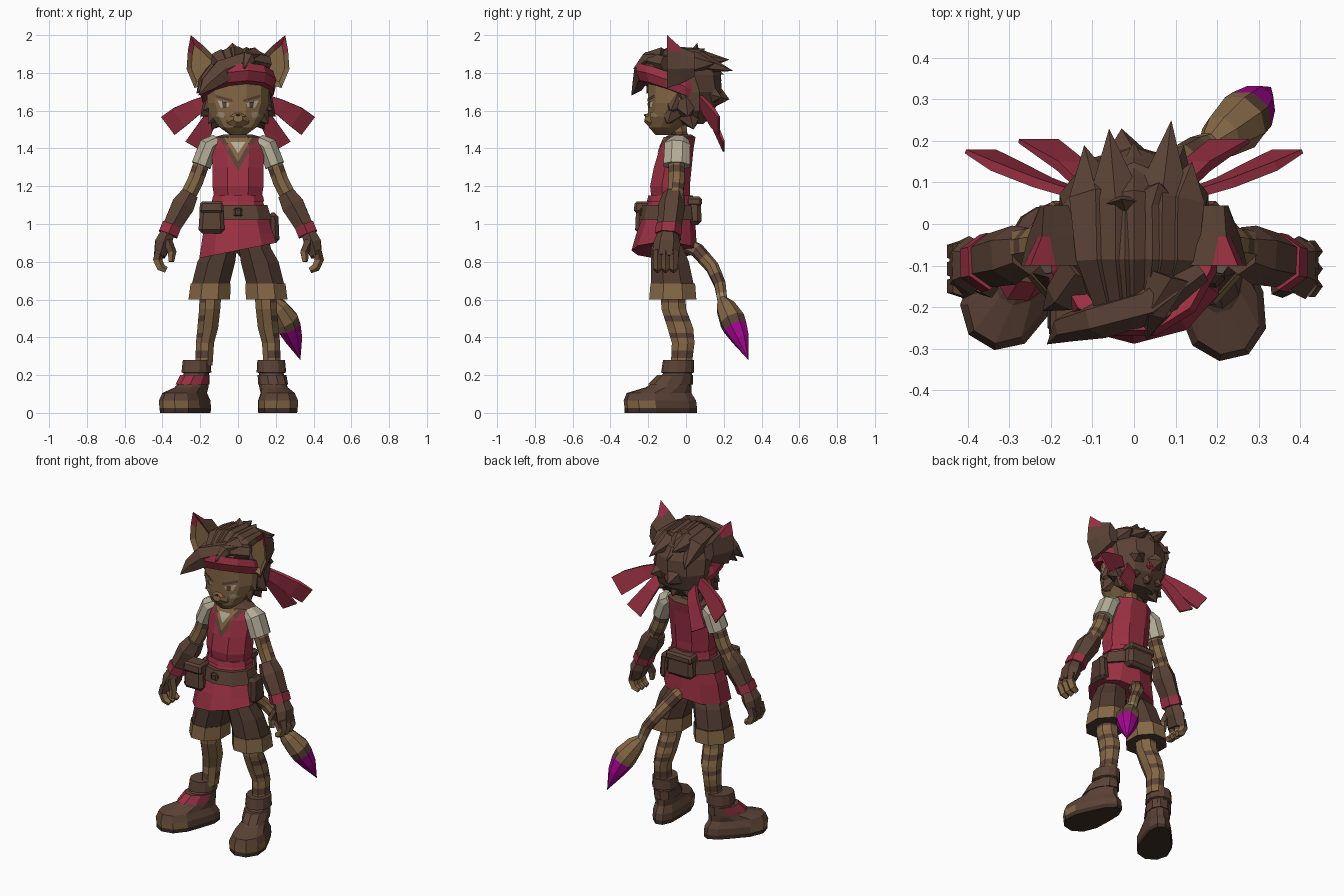
import bpy, bmesh, math
from mathutils import Vector, Matrix
from mathutils.bvhtree import BVHTree

if "Cube" in bpy.data.objects:
    bpy.data.objects.remove(bpy.data.objects["Cube"])

MATS = {}
for label, rgb in {
    "brown": (.105, .055, .037), "dark brown": (.08, .043, .03), "red": (.32, .03, .055),
    "tan": (.23, .135, .06), "pale tan": (.33, .25, .15), "cream": (.45, .41, .31),
    "purple": (.37, .002, .28), "sole": (.05, .028, .02),
}.items():
    m = bpy.data.materials.new(label)
    m.use_nodes = True
    m.diffuse_color = (*rgb, 1)
    m.node_tree.nodes["Principled BSDF"].inputs["Base Color"].default_value = (*rgb, 1)
    MATS[label] = m


def finish(name, bm, labels):
    """Turn a bmesh into an object; labels gives one colour name per face."""
    used = sorted(set(labels))
    for face, label in zip(bm.faces, labels):
        face.material_index = used.index(label)
    bmesh.ops.remove_doubles(bm, verts=bm.verts, dist=1e-5)
    bmesh.ops.recalc_face_normals(bm, faces=bm.faces)
    mesh = bpy.data.meshes.new(name)
    bm.to_mesh(mesh)
    bm.free()
    for label in used:
        mesh.materials.append(MATS[label])
    obj = bpy.data.objects.new(name, mesh)
    bpy.context.collection.objects.link(obj)
    return obj


def tube(name, stations, colour, sides=8, flat=False, ref=(0, 1, 0), edit=None):
    """Loft rings (x, y, z, ru, rv); flat keeps rings level. colour: name or rule(band, centre)."""
    stations = [tuple(s) + (s[3],) if len(s) == 4 else tuple(s) for s in stations]
    pts = [Vector(s[:3]) for s in stations]
    last, grow = len(pts) - 1, 1 / math.cos(math.pi / sides)
    bm, rings, labels = bmesh.new(), [], []
    for i, s in enumerate(stations):
        u, v = Vector((1, 0, 0)), Vector((0, 1, 0))
        if not flat:
            t = (pts[min(i + 1, last)] - pts[max(i - 1, 0)]).normalized()
            v = Vector(ref)
            v = (v - t * v.dot(t)).normalized()
            u = v.cross(t)
        angles = [(j + .5) * math.tau / sides for j in range(sides)]
        rings.append([bm.verts.new(pts[i] + grow * (u * s[3] * math.cos(a) + v * s[4] * math.sin(a)))
                      for a in angles])

    def add(verts, band):
        face = bm.faces.new(verts)
        labels.append(colour(band, face.calc_center_median()) if callable(colour) else colour)

    add(rings[0], -1)
    for i in range(last):
        for j in range(sides):
            k = (j + 1) % sides
            add((rings[i][j], rings[i][k], rings[i + 1][k], rings[i + 1][j]), i)
    add(rings[-1], last)
    if edit:
        for v in bm.verts:
            v.co = edit(v.co)
    return finish(name, bm, labels)


def fine(stations, cuts):
    """Split every span of a path into equal steps."""
    out = []
    for a, b in zip(stations, stations[1:]):
        out += [tuple(p + (q - p) * k / cuts for p, q in zip(a, b)) for k in range(cuts)]
    return out + [stations[-1]]


def decal(name, outline, target, colour, lift=.005):
    """Lay a thin painted patch (x, z outline) on the front of a part."""
    src = bmesh.new()
    src.from_mesh(target.data)
    tree = BVHTree.FromBMesh(src)
    bm = bmesh.new()
    bm.faces.new([bm.verts.new((x, 0, z)) for x, z in outline])
    bmesh.ops.triangulate(bm, faces=bm.faces)
    bmesh.ops.subdivide_edges(bm, edges=bm.edges, cuts=3, use_grid_fill=True)
    for v in bm.verts:
        hit = tree.ray_cast(Vector((v.co.x, -1, v.co.z)), Vector((0, 1, 0)))[0]
        v.co.y = (hit.y if hit else -.1) - lift
    src.free()
    obj = finish(name, bm, [colour] * len(bm.faces))
    for poly in obj.data.polygons:
        if poly.normal.y > 0:
            poly.flip()


def box(name, centre, size, colour, taper=1, bevel=.012):
    bm = bmesh.new()
    bmesh.ops.create_cube(bm, size=1)
    for v in bm.verts:
        if v.co.z > 0:
            v.co.xy *= taper
        v.co = Vector([c + a * b for c, a, b in zip(centre, v.co, size)])
    bmesh.ops.bevel(bm, geom=bm.edges[:], offset=bevel, segments=1, affect='EDGES')
    return finish(name, bm, [colour] * len(bm.faces))


# Torso, neck and collar
vest = tube("vest", [(0, -.08, 1.1, .12, .1), (0, -.085, 1.2, .135, .105), (0, -.07, 1.3, .135, .1),
                     (0, -.05, 1.4, .14, .09), (0, -.03, 1.46, .125, .08), (0, -.03, 1.475, .07, .055)],
            lambda i, c: "brown" if i > 3 else "red", flat=True)
tube("neck", [(0, -.03, 1.42, .05), (0, -.035, 1.475, .045), (0, -.04, 1.49, .045), (0, -.05, 1.56, .05)],
     lambda i, c: "brown" if i == 1 else "tan", flat=True)
decal("collar_trim", [(-.105, 1.46), (0, 1.285), (.105, 1.46)], vest, "brown")
decal("chest_fur", [(-.075, 1.46), (0, 1.33), (.075, 1.46)], vest, "tan", .008)
decal("chest_patch", [(-.04, 1.435), (0, 1.375), (.04, 1.435)], vest, "cream", .011)


# Tunic with a slanted hem, belt and pouches
def hem(p):
    return p + Vector((0, 0, .2 * p.x)) if p.z < .9 else p


tube("tunic", [(0, -.08, 1.14, .125, .105), (0, -.09, 1.05, .155, .13), (0, -.105, .95, .185, .15),
               (0, -.115, .86, .205, .165)], "red", 10, True, edit=hem)
tube("waist_trim", [(0, -.082, 1.15, .132, .112), (0, -.084, 1.12, .138, .117)], "red", 10, True)
tube("belt", [(0, -.09, 1.1, .155, .135), (0, -.095, 1.02, .18, .147)], "brown", 10, True)
box("buckle", (0, -.238, 1.06), (.05, .02, .05), "dark brown")
box("front_pouch", (-.14, -.22, 1.035), (.14, .1, .17), "brown", .85, .02)
box("front_pouch_flap", (-.14, -.222, 1.09), (.132, .11, .06), "brown", .9)
box("back_pouch", (0, .04, 1.07), (.19, .085, .15), "brown", .9, .02)
box("back_pouch_flap", (0, .043, 1.12), (.185, .085, .05), "brown", .95)
box("hip_pouch", (.185, -.09, .98), (.07, .13, .16), "dark brown", .8, .02)


# Boots are shaped in place, then turned outward
def boot_colour(i, c):
    if i <= 0:
        return "sole"
    if i == 1 and c.y < -.2:
        return "tan"
    return "brown"


BOOT = [(0, -.12, 0, .08, .19), (0, -.12, .025, .083, .19), (0, -.125, .065, .083, .19),
        (0, -.13, .105, .07, .17), (0, -.08, .135, .07, .12), (0, -.04, .18, .065, .085),
        (0, -.03, .21, .062, .075), (0, -.03, .215, .075, .085), (0, -.025, .28, .07, .08)]

for s, side in ((1, "left"), (-1, "right")):
    def flip(stations):
        return [(s * p[0], *p[1:]) for p in stations]

    # Shorts, striped legs and boots
    tube(side + "_shorts", flip([(.075, -.1, .98, .07, .07), (.09, -.1, .87, .085, .085),
                                 (.115, -.085, .8, .1, .1), (.15, -.07, .66, .1, .115)]),
         "dark brown", flat=True)
    tube(side + "_shorts_cuff", flip([(.145, -.07, .685, .106, .118), (.152, -.07, .6, .11, .125)]),
         lambda i, c: "dark brown" if i else "tan", flat=True)
    leg = [(.145, -.07, .65, .058, .065), (.15, -.065, .55, .056, .065), (.16, -.03, .45, .055, .068),
           (.175, -.015, .37, .048, .06), (.18, -.025, .25, .045, .055)]
    tube(side + "_leg", fine(flip(leg), 3),
         lambda i, c: "brown" if i % 3 == 1 and (s * c.x > .17 or c.y > -.02) else "tan", flat=True)
    turn = Matrix.Rotation(math.radians(13 if s > 0 else -31), 3, 'Z')
    ankle = Vector((.17 if s > 0 else -.205, -.015, 0))

    def place(p):
        wide = 1 - 2.7 * min(0, p.y + .08) if p.z < .12 else 1
        return turn @ Vector((p.x * wide, p.y, p.z)) + ankle

    tube(side + "_boot", BOOT, boot_colour, 12, True, edit=place)
    tube(side + "_boot_strap", [(0, -.07, .15, .073, .118), (0, -.045, .2, .071, .092)],
         lambda i, c: "red" if s < 0 and c.y < -.05 else "brown", 10, True, edit=place)

    # Sleeves, striped arms, bracers and gloves
    tube(side + "_sleeve", flip([(.115, -.035, 1.44, .035, .05), (.155, -.045, 1.415, .052, .068),
                                 (.195, -.05, 1.31, .052, .07)]), "cream")
    arm = [(.175, -.05, 1.37, .042), (.225, -.05, 1.23, .042), (.28, -.06, 1.12, .042)]
    tube(side + "_arm", fine(flip(arm), 4), lambda i, c: "brown" if i % 3 == 2 and c.y > -.08 else "tan")
    tube(side + "_bracer", flip([(.255, -.065, 1.16, .045, .05), (.29, -.075, 1.1, .06, .062),
                                 (.36, -.09, .97, .045, .055)]), "brown", 6)
    tube(side + "_wristband", flip([(.35, -.09, .995, .052, .06), (.37, -.095, .945, .052, .06)]), "red", 6)
    tube(side + "_palm", flip([(.37, -.095, .96, .035, .045), (.395, -.1, .9, .045, .062),
                               (.415, -.11, .83, .03, .062)]), "brown", 6)
    for k, finger in enumerate(("index", "middle", "little")):
        y = -.15 + .042 * k
        tube(f"{side}_{finger}_finger", flip([(.415, y, .86, .022), (.428, y, .81, .022),
                                              (.41, y, .77, .02), (.38, y, .755, .014)]),
             lambda i, c: "brown" if i < 1 else "tan", 5)
    tube(side + "_thumb", flip([(.375, -.14, .91, .022), (.35, -.155, .85, .02), (.355, -.16, .8, .013)]),
         lambda i, c: "brown" if i < 1 else "tan", 5)

    # Ears: shallow tan front, domed back, coloured tip
    bm, labels = bmesh.new(), []
    rim = [Vector(p) for p in ((.14, 1.75), (.23, 1.72), (.272, 1.82), (.265, 1.92),
                               (.25, 2), (.19, 1.95), (.12, 1.88))]
    mid = Vector((.19, 1.83))
    loops = []
    for scale, y in ((.7, -.08), (1, -.1), (.8, -.03), (.45, .045)):
        ring = [mid + (p - mid) * scale for p in rim]
        if scale == .8:
            for j in (3, 4, 5):
                ring[j] = ring[j].lerp((ring[3] + ring[5]) / 2, .6)
        loops.append([bm.verts.new((s * p.x, y, p.y)) for p in ring])
    bm.faces.new(loops[0])
    labels.append("tan")
    for i in range(3):
        for j in range(len(rim)):
            k = (j + 1) % len(rim)
            bm.faces.new((loops[i][j], loops[i][k], loops[i + 1][k], loops[i + 1][j]))
            tip = j in (3, 4)
            labels.append("red" if tip and i < 2 else "brown" if i else "tan")
    bm.faces.new(loops[3])
    labels.append("brown")
    finish(side + "_ear", bm, labels)

    # Headband ribbons
    tube(side + "_upper_ribbon", flip([(.13, .07, 1.66, .03, .01), (.22, .1, 1.62, .042, .012),
                                       (.31, .14, 1.565, .058, .012), (.37, .175, 1.52, .06, .005)]), "red", 4)
    tube(side + "_lower_ribbon", flip([(.1, .08, 1.65, .025, .01), (.15, .14, 1.55, .038, .012),
                                       (.23, .2, 1.41, .055, .005)]), "red", 4)

# Head, muzzle and nose
head = tube("head", [(0, -.12, 1.47, .04, .04), (0, -.11, 1.51, .095, .085), (0, -.08, 1.57, .14, .12),
                     (0, -.06, 1.64, .165, .14), (0, -.05, 1.74, .165, .15), (0, -.04, 1.84, .11, .12)],
            "tan", 12, True)
tube("muzzle", [(0, -.13, 1.55, .085, .065), (0, -.19, 1.555, .055, .042), (0, -.218, 1.56, .025, .02)],
     "tan", ref=(0, 0, 1))
box("nose", (0, -.216, 1.577), (.018, .012, .012), "dark brown", bevel=.003)
for s, side in ((1, "left"), (-1, "right")):
    for part, colour, lift, outline in (
            ("brow", "brown", .005, [(.03, 1.645), (.12, 1.67), (.12, 1.685), (.03, 1.66)]),
            ("eye", "cream", .005, [(.05, 1.62), (.09, 1.615), (.11, 1.655), (.045, 1.64)]),
            ("iris", "brown", .009, [(.06, 1.618), (.08, 1.618), (.085, 1.648), (.06, 1.645)]),
            ("cheek", "pale tan", .005, [(.075, 1.56), (.12, 1.57), (.105, 1.595), (.07, 1.59)])):
        decal(f"{side}_{part}", [(s * x, z) for x, z in outline], head, colour, lift)

# Hair cap, swept fringe, swept-back locks and spikes
tube("hair_cap", [(0, .03, 1.53, .1, .06), (0, .035, 1.6, .165, .11), (0, .02, 1.7, .18, .16),
                  (0, -.02, 1.79, .172, .195), (0, -.035, 1.86, .135, .175), (0, -.02, 1.89, .08, .1)],
     "brown", 10, True)
for label, path in {
    "main": [(.15, -.1, 1.85, .04), (.04, -.19, 1.865, .045), (-.08, -.23, 1.81, .06, .04),
             (-.16, -.25, 1.74, .04, .03), (-.21, -.29, 1.68, 0)],
    "middle": [(.08, -.12, 1.88, .05), (.05, -.21, 1.87, .035), (.03, -.28, 1.82, 0)],
    "side": [(-.12, -.1, 1.8, .05), (-.17, -.17, 1.75, .04), (-.22, -.21, 1.69, 0)],
}.items():
    tube(label + "_fringe", path, "brown", 6)
for n, tip in enumerate([(.09, .25, 1.81), (-.06, .23, 1.87), (0, .2, 1.79), (-.12, .19, 1.76),
                         (.14, .15, 1.85), (-.03, .06, 1.96), (.06, .1, 1.93)]):
    x = tip[0] * .75
    crest = 1.89 - 2 * x * x
    tube(f"swept_lock_{n + 1}", [(x * .7, -.2, crest - .05, .03), (x, -.08, crest, .05, .045),
                                 (x, .06, crest - .02, .065, .055), (*tip, 0)], "brown", 6, ref=(0, 0, 1))
TIPS = [(.12, .19, 1.67), (-.03, .23, 1.66), (.1, .13, 1.56), (-.1, .13, 1.56), (0, .14, 1.54)]
for s in (1, -1):
    TIPS += [(s * .16, -.1, 1.53), (s * .2, .01, 1.57), (s * .14, .04, 1.5), (s * .185, -.08, 1.6)]
core = Vector((0, -.02, 1.72))
for n, tip in enumerate(TIPS):
    reach = Vector(tip) - core
    tube(f"hair_spike_{n + 1}", [(*(core + reach * .4), .08), (*(core + reach * .7), .055), (*tip, 0)],
         "brown", 5, ref=(1, .3, .2))


# Headband, sloping down to the knot at the back
def slope(p):
    return p + Vector((0, 0, .1 * p.x - .38 * (p.y + .05)))


tube("headband", [(0, -.055, 1.68, .188, .19), (0, -.06, 1.725, .2, .208), (0, -.055, 1.77, .185, .2)],
     "red", 12, True, edit=slope)
box("headband_knot", (0, .15, 1.65), (.07, .04, .06), "red")

# Striped tail with a tufted end
tube("tail", fine([(0, -.02, .9, .035), (.03, .06, .86, .036), (.09, .14, .77, .034),
                   (.15, .18, .68, .03), (.185, .195, .58, .025)], 2),
     lambda i, c: "pale tan" if i == 7 else "brown" if i % 3 == 2 else "tan")
tube("tail_tuft", [(.18, .19, .6, .025), (.21, .21, .56, .05), (.255, .245, .49, .065),
                   (.27, .26, .455, .062), (.295, .29, .39, .045), (.33, .33, .28, 0)],
     lambda i, c: "purple" if i > 2 else "brown" if i == 2 and c.x > .26 else "tan")
